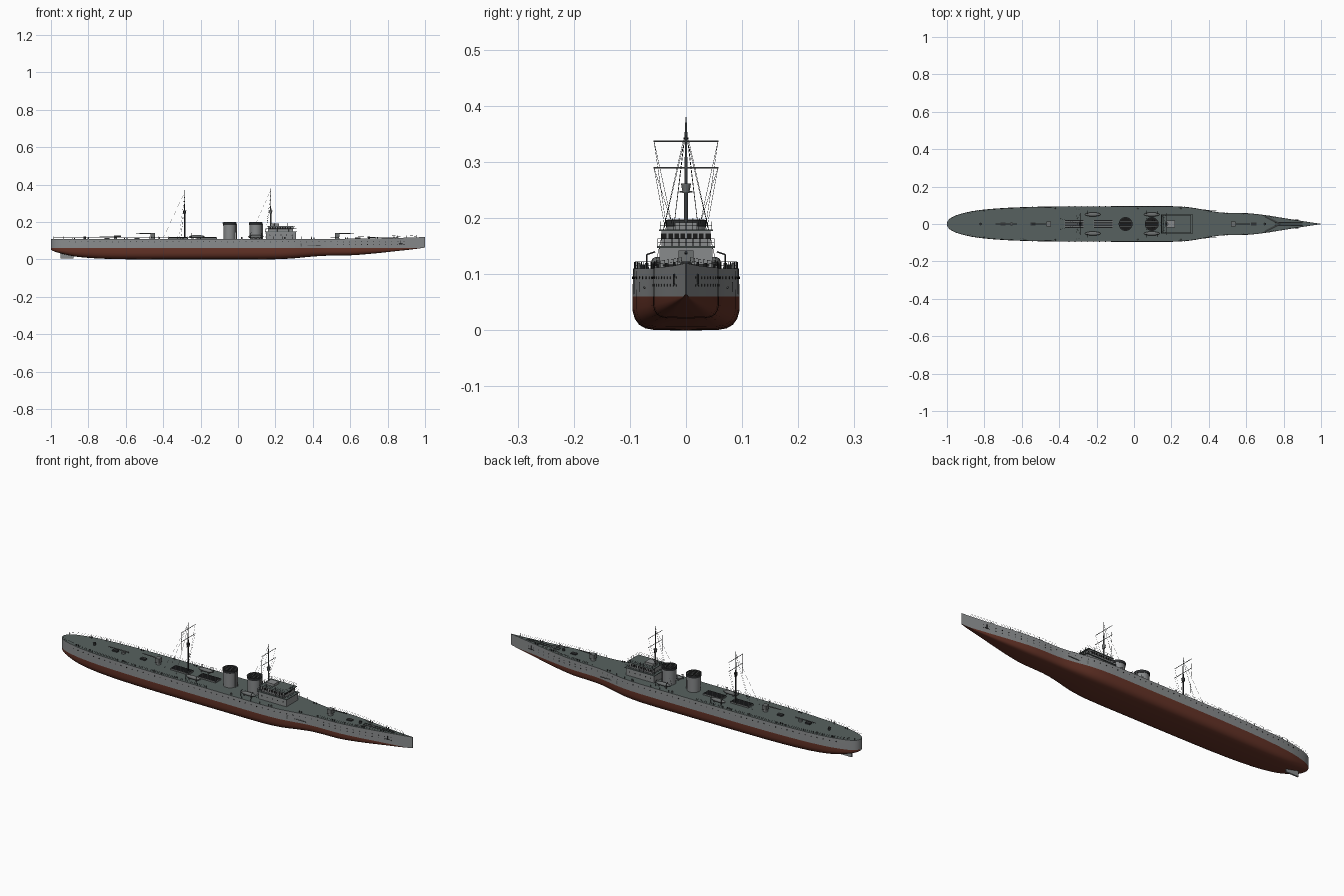
import bpy, bmesh, math
from mathutils import Vector, Matrix

if "Cube" in bpy.data.objects:
    bpy.data.objects.remove(bpy.data.objects["Cube"])

def mat(name, c):
    m = bpy.data.materials.new(name)
    m.diffuse_color = (*c, 1)
    m.use_nodes = True
    m.node_tree.nodes["Principled BSDF"].inputs["Base Color"].default_value = m.diffuse_color
    return m

GREY = mat("hull grey", (0.25, 0.26, 0.265))
RED = mat("antifouling red", (0.13, 0.033, 0.02))
DECK = mat("deck green grey", (0.095, 0.12, 0.115))
DARK = mat("dark fittings", (0.03, 0.032, 0.034))
BLACK = mat("black", (0.01, 0.01, 0.01))
MID = mat("mid grey", (0.15, 0.16, 0.16))

# hull stations: x, half beam, keel height, deck height
ST = [(-1, .006, .052, .11), (-.992, .022, .047, .11), (-.975, .035, .04, .11), (-.95, .047, .033, .11),
      (-.9, .061, .021, .11), (-.85, .071, .013, .11), (-.75, .082, .005, .11), (-.6, .09, .001, .11),
      (-.4, .094, 0, .11), (0, .095, 0, .11), (.2, .095, .001, .11), (.3, .089, .006, .11),
      (.37, .077, .013, .11), (.45, .063, .019, .11), (.52, .059, .021, .11), (.6, .058, .022, .111),
      (.66, .053, .026, .112), (.75, .04, .034, .113), (.85, .0235, .045, .115), (.95, .008, .056, .118),
      (1, .0008, .064, .12)]

def hull_at(x):
    """Smooth interpolation of the stations at x."""
    i = max(0, min(len(ST) - 2, sum(s[0] <= x for s in ST) - 1))
    def slope(k, j):
        a, b = ST[max(k - 1, 0)], ST[min(k + 1, len(ST) - 1)]
        return (b[j] - a[j]) / (b[0] - a[0])
    a, b = ST[i], ST[i + 1]
    h = b[0] - a[0]
    t = (x - a[0]) / h
    return [(2*t**3 - 3*t*t + 1)*a[j] + (t**3 - 2*t*t + t)*h*slope(i, j)
            + (3*t*t - 2*t**3)*b[j] + (t**3 - t*t)*h*slope(i + 1, j) for j in (1, 2, 3)]

def finish(name, bm, mats, smooth=None):
    bmesh.ops.recalc_face_normals(bm, faces=bm.faces)
    me = bpy.data.meshes.new(name)
    bm.to_mesh(me)
    bm.free()
    for m in mats:
        me.materials.append(m)
    ob = bpy.data.objects.new(name, me)
    bpy.context.collection.objects.link(ob)
    if smooth:
        bpy.context.view_layer.objects.active = ob
        ob.select_set(True)
        bpy.ops.object.shade_smooth_by_angle(angle=math.radians(smooth))
        ob.select_set(False)
    return ob

def box(bm, x0, x1, y0, y1, z0, z1):
    M = Matrix.Translation(((x0+x1)/2, (y0+y1)/2, (z0+z1)/2)) @ Matrix.Diagonal((x1-x0, y1-y0, z1-z0, 1))
    bmesh.ops.create_cube(bm, size=1, matrix=M)

def rod(bm, a, b, r, r2=None, n=6, caps=True):
    a, b = Vector(a), Vector(b)
    d = b - a
    M = Matrix.Translation((a + b) / 2) @ d.to_track_quat('Z', 'Y').to_matrix().to_4x4()
    bmesh.ops.create_cone(bm, cap_ends=caps, segments=n, radius1=r, radius2=r if r2 is None else r2,
                          depth=d.length, matrix=M)

def parts(name, m, fn, smooth=None):
    bm = bmesh.new()
    fn(bm)
    return finish(name, bm, [m], smooth)

# hull: lofted U-shaped sections, red below the waterline, deck on top
bm = bmesh.new()
xs = sorted({s[0] for s in ST} | {(a[0] + b[0]) / 2 for a, b in zip(ST, ST[1:])})
SEC = [(1, .6), (.96, .36), (.88, .17), (.76, .06), (.58, .01), (0, 0)]
rings = []
for x in xs:
    w, k, t = hull_at(x)
    wl = max(.06, k + .0005)
    half = [(w * .985, t), (w, wl)] + [(w * f, k + (wl - k) * g) for f, g in SEC]
    pts = half + [(-y, z) for y, z in half[-2::-1]]
    rings.append([bm.verts.new((x, y, z)) for y, z in pts])
n = len(rings[0])
for a, b in zip(rings, rings[1:]):
    for j in range(n):
        f = bm.faces.new((a[j], a[(j+1) % n], b[(j+1) % n], b[j]))
        f.material_index = 2 if j == n - 1 else 0 if j in (0, n - 2) else 1
for r in (rings[0], rings[-1]):
    bm.faces.new(r)
finish("hull", bm, [GREY, RED, DECK], 35)

# rudder and propellers' shafts
parts("rudder", GREY, lambda b: box(b, -.95, -.88, -.004, .004, .004, .05))

# guard rail round the deck edge
def rails(b):
    for s in (-1, 1):
        prev = None
        for i in range(77):
            x = -.985 + i * .0255
            w, k, t = hull_at(x)
            y = s * max(w * .96, .001)
            if i % 2 == 0:
                rod(b, (x, y, t), (x, y, t + .012), .0005, n=4)
            if prev and (x < -.1 or x > .5):
                for h in (.006, .012):
                    rod(b, (prev[0], prev[1], prev[2] + h), (x, y, t + h), .0003, n=3, caps=False)
            prev = (x, y, t)
parts("guard_rail", DARK, rails)

# portholes along both sides
def ports(b):
    for s in (-1, 1):
        for i in range(56):
            x = -.9 + i * .0325
            w = hull_at(x)[0]
            for z in ((.094, .08) if x > .5 else (.094,)):
                rod(b, (x, s * (w * .97), z), (x, s * (w + .0006), z), .0022, n=8)
parts("portholes", BLACK, ports)

# casemate guns on the shoulders, and anchors at the bow
def casemates(b):
    for s in (-1, 1):
        rod(b, (.3, s * .074, .076), (.44, s * .074, .076), .0028, .0018, 8)
        rod(b, (.335, s * .07, .068), (.335, s * .07, .086), .014, n=12)
parts("casemate_guns", MID, casemates, 35)
def anchors(b):
    for s in (-1, 1):
        y = s * (hull_at(.87)[0] + .001)
        rod(b, (.87, y, .08), (.87, y, .1), .0018)
        rod(b, (.86, y, .082), (.88, y, .082), .002)
        rod(b, (.72, s * .008, .1145), (.9, s * .006, .1175), .001, n=5)
parts("anchors_and_chains", DARK, anchors)

# bridge: two tiers with overhanging roofs, windows and a chart house
def bridge(b):
    box(b, .15, .31, -.047, .047, .108, .148)
    box(b, .16, .295, -.044, .044, .148, .178)
    box(b, .175, .22, -.02, .02, .178, .192)
ob = parts("bridge", GREY, bridge)
def roofs(b):
    box(b, .145, .315, -.052, .052, .147, .15)
    box(b, .155, .305, -.048, .048, .177, .18)
parts("bridge_decks", DECK, roofs)
def windows(b):
    for i in range(8):
        y = -.0385 + i * .011
        box(b, .294, .2957, y - .004, y + .004, .163, .173)
    for s in (-1, 1):
        for i in range(9):
            x = .172 + i * .0135
            box(b, x - .0045, x + .0045, s * .0442 - .0006, s * .0442 + .0006, .163, .173)
        for i in range(5):
            x = .17 + i * .03
            rod(b, (x, s * .046, .13), (x, s * .0476, .13), .003, n=8)
parts("bridge_windows", BLACK, windows)
def bridge_rail(b):
    for z, x0, x1, w in ((.15, .148, .312, .05), (.18, .158, .302, .046)):
        c = [(x0, -w), (x1, -w), (x1, w), (x0, w)]
        for (ax, ay), (bx, by) in zip(c, c[1:] + c[:1]):
            for h in (.007, .014):
                rod(b, (ax, ay, z + h), (bx, by, z + h), .0004, n=4)
            for i in range(8):
                x, y = ax + (bx - ax) * i / 8, ay + (by - ay) * i / 8
                rod(b, (x, y, z), (x, y, z + .014), .0005, n=4)
parts("bridge_rail", DARK, bridge_rail)

# two funnels with flared dark caps and grilles
for i, x in enumerate((-.045, .095)):
    def body(b):
        rod(b, (x, 0, .108), (x, 0, .185), .032, .034, 28)
        for s in (-1, 1):
            rod(b, (x + .036, s * .008, .11), (x + .036, s * .008, .19), .0025, n=8)
    parts(f"funnel_{i+1}", GREY, body, 35)
    parts(f"funnel_cap_{i+1}", DARK, lambda b: rod(b, (x, 0, .185), (x, 0, .197), .036, .037, 28), 35)
    parts(f"funnel_mouth_{i+1}", BLACK, lambda b: rod(b, (x, 0, .19), (x, 0, .1975), .033, n=28))
    def bars(b):
        for j in range(-2, 3):
            h = math.sqrt(.033**2 - (j * .012)**2)
            box(b, x - h, x + h, j * .012 - .001, j * .012 + .001, .197, .199)
    parts(f"funnel_grille_{i+1}", MID, bars)

# masts with yards, lookout tops and rigging
for name, x, top in (("main", -.285, .37), ("fore", .175, .38)):
    def mast(b):
        rod(b, (x, 0, .11), (x, 0, .27), .004, .003, 10)
        rod(b, (x, 0, .27), (x, 0, top), .0028, .0012, 8)
        rod(b, (x, 0, .245), (x, 0, .262), .006, .009, 12)
        for z in (.29, .337):
            rod(b, (x, -.058, z), (x, .058, z), .0013, n=6)
        rod(b, (x, -.012, .247), (x, .012, .247), .0015)
    parts(name + "_mast", DARK if name == "main" else MID, mast, 35)
    def rig(b):
        for s in (-1, 1):
            rod(b, (x, 0, top - .01), (x - .115, s * .03, .115), .0004, n=3)
            rod(b, (x, 0, top - .02), (x - .03, s * .055, .115), .0004, n=3)
            for z in (.29, .337):
                rod(b, (x, s * .057, z), (x - .02, s * .025, .19 if x > 0 else .115), .0004, n=3)
    parts(name + "_rigging", DARK, rig)

# deck guns: pedestal, shield and barrel, facing forward or aft
def guns(b):
    for x, d in ((-.455, -1), (.53, 1)):
        rod(b, (x, 0, .108), (x, 0, .122), .013, .01, 14)
        box(b, x - .012, x + .012, -.013, .013, .12, .142)
        rod(b, (x, 0, .138), (x + d * .09, 0, .14), .0032, .002, 8)
    for x, d in ((-.655, -1),):
        rod(b, (x, 0, .108), (x, 0, .12), .009, n=12)
        rod(b, (x + .03, 0, .124), (x + d * .085, 0, .124), .003, .002, 8)
    for x in (-.8, -.42, .02, .25):
        for s in (-1, 1):
            rod(b, (x, s * .084, .108) if x > -.7 else (x, s * .07, .108),
                (x, s * .084, .12) if x > -.7 else (x, s * .07, .12), .004, .003, 8)
parts("deck_guns", MID, guns, 35)

# engine room skylights with louvre slats
def skylights(b):
    for x in (-.32, -.165):
        box(b, x - .052, x + .052, -.021, .021, .108, .117)
parts("skylights", MID, skylights)
def slats(b):
    for x in (-.32, -.165):
        for j in range(-2, 3):
            box(b, x - .05, x + .05, j * .009 - .0025, j * .009 + .0025, .116, .119)
parts("skylight_slats", DARK, slats)

# ship's boats on chocks
def boats(b):
    for x in (-.22, .095):
        for s in (-1, 1):
            M = Matrix.Translation((x, s * .051, .122)) @ Matrix.Diagonal((.042, .011, .009, 1))
            bmesh.ops.create_uvsphere(b, u_segments=16, v_segments=8, radius=1, matrix=M)
            for d in (-.02, .02):
                box(b, x + d - .002, x + d + .002, s * .051 - .009, s * .051 + .009, .109, .118)
parts("boats", MID, boats, 40)
def davits(b):
    for x in (-.22, .095):
        for s in (-1, 1):
            for d in (-.03, .03):
                rod(b, (x + d, s * .07, .11), (x + d, s * .07, .135), .0012)
                rod(b, (x + d, s * .07, .135), (x + d, s * .055, .14), .0012)
parts("davits", DARK, davits)

# hatches, capstans and bollards
def fittings(b):
    for x in (-.54, -.7, .64):
        box(b, x - .014, x + .014, -.009, .009, .108, .117)
    for x in (.7, -.82):
        rod(b, (x, 0, .11), (x, 0, .123), .006, .007, 12)
    for x in (-.88, -.6, -.3, .4, .58, .74, .84):
        w, k, t = hull_at(x)
        for s in (-1, 1):
            for d in (-.006, .006):
                rod(b, (x + d, s * w * .84, t - .002), (x + d, s * w * .84, t + .007), .0022, n=8)
parts("hatches_and_bollards", DARK, fittings)

# V-shaped breakwater on the foredeck
def breakwater(b):
    for s in (-1, 1):
        rod(b, (.78, 0, .116), (.7, s * .04, .116), .0025, n=4)
parts("breakwater", GREY, breakwater)
